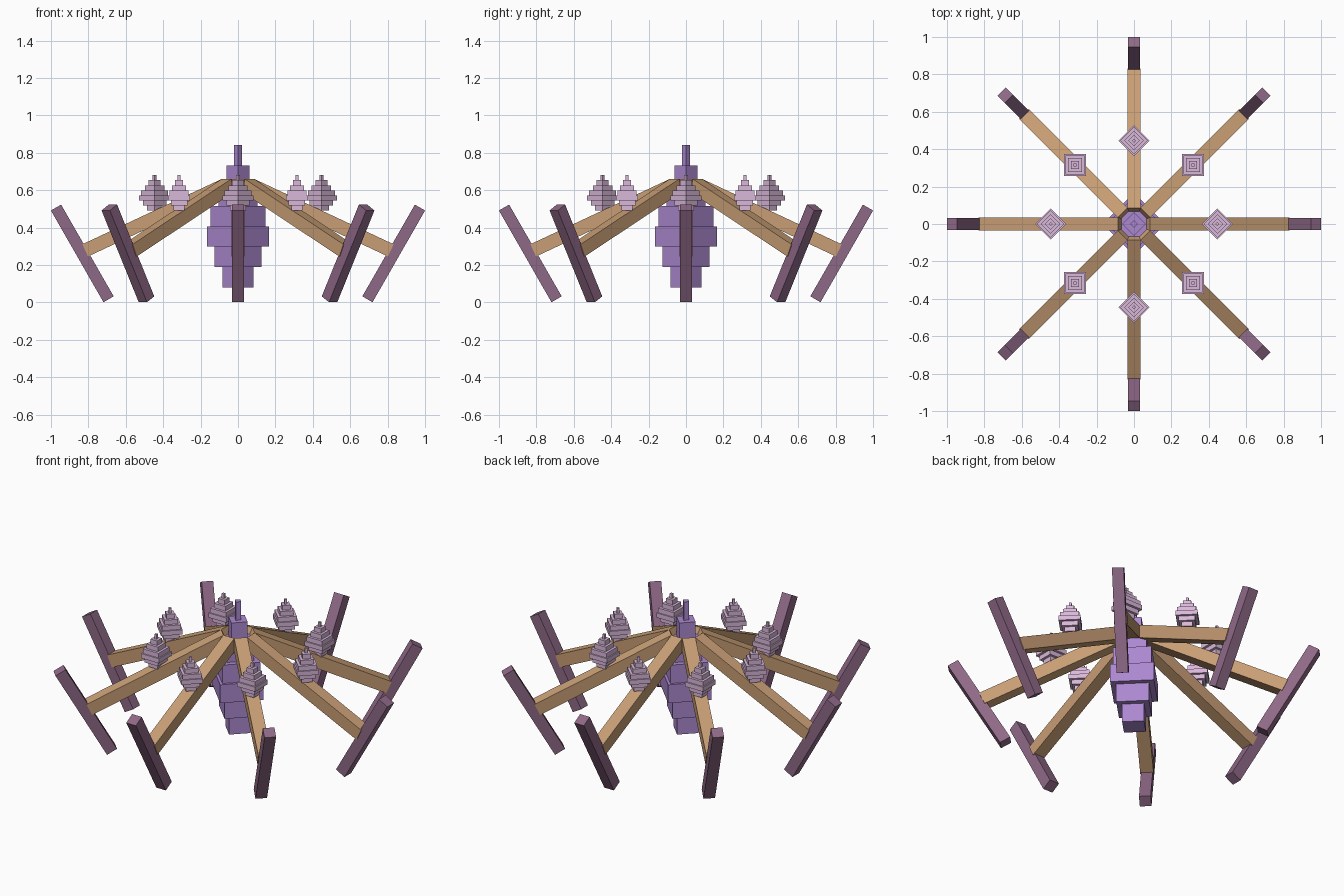
import bpy, bmesh, math
from mathutils import Matrix, Vector

if "Cube" in bpy.data.objects:
    bpy.data.objects.remove(bpy.data.objects["Cube"])


def material(name, rgb):
    m = bpy.data.materials.new(name)
    lin = [((c / 255 + 0.055) / 1.055) ** 2.4 for c in rgb]
    m.diffuse_color = (*lin, 1)
    m.use_nodes = True
    m.node_tree.nodes["Principled BSDF"].inputs["Base Color"].default_value = m.diffuse_color
    return m


PURPLE = material("purple", (172, 136, 208))
PINK = material("pale_pink", (217, 184, 217))
WOOD = material("tan_wood", (200, 158, 117))
MAUVE = material("dark_mauve", (143, 105, 135))


def finish(name, bm, mat):
    bmesh.ops.recalc_face_normals(bm, faces=bm.faces)
    me = bpy.data.meshes.new(name)
    bm.to_mesh(me)
    bm.free()
    me.materials.append(mat)
    ob = bpy.data.objects.new(name, me)
    bpy.context.collection.objects.link(ob)
    return ob


def stepped_spindle(name, mat, z0, tier, unit, place):
    """Stack of square tiers with their corners on the axes."""
    bm = bmesh.new()
    for i, k in enumerate((2, 3, 4, 3.5, 2.5, 1.5, 0.5)):
        mid = Matrix.Translation((0, 0, z0 + tier * (i + 0.5)))
        bmesh.ops.create_cone(bm, cap_ends=True, segments=4, radius1=k * unit,
                              radius2=k * unit, depth=tier, matrix=place @ mid)
    return finish(name, bm, mat)


def bar(name, mat, a, b, size, turn):
    """Square bar between two (radius, height) points, turned about z."""
    a, b = Vector((a[0], 0, a[1])), Vector((b[0], 0, b[1]))
    d = b - a
    tilt = Matrix.Rotation(-math.atan2(d.z, d.x), 4, 'Y')
    bm = bmesh.new()
    bmesh.ops.create_cube(bm, size=1, matrix=turn @ Matrix.Translation((a + b) / 2)
                          @ tilt @ Matrix.Diagonal((d.length, size, size, 1)))
    return finish(name, bm, mat)


# central body
stepped_spindle("central_body", PURPLE, 0.08, 0.1088, 0.0417, Matrix())

# eight arms, each with a tilted end post and a small spindle on top
for i in range(8):
    turn = Matrix.Rotation(i * math.pi / 4, 4, 'Z')
    bar(f"arm_{i}", WOOD, (0.07, 0.628), (0.817, 0.278), 0.072, turn)
    bar(f"end_post_{i}", MAUVE, (0.692, 0.0165), (0.973, 0.507), 0.063, turn)
    stepped_spindle(f"small_spindle_{i}", PINK, 0.49, 0.0272, 0.0208,
                    turn @ Matrix.Translation((0.446, 0, 0)))
